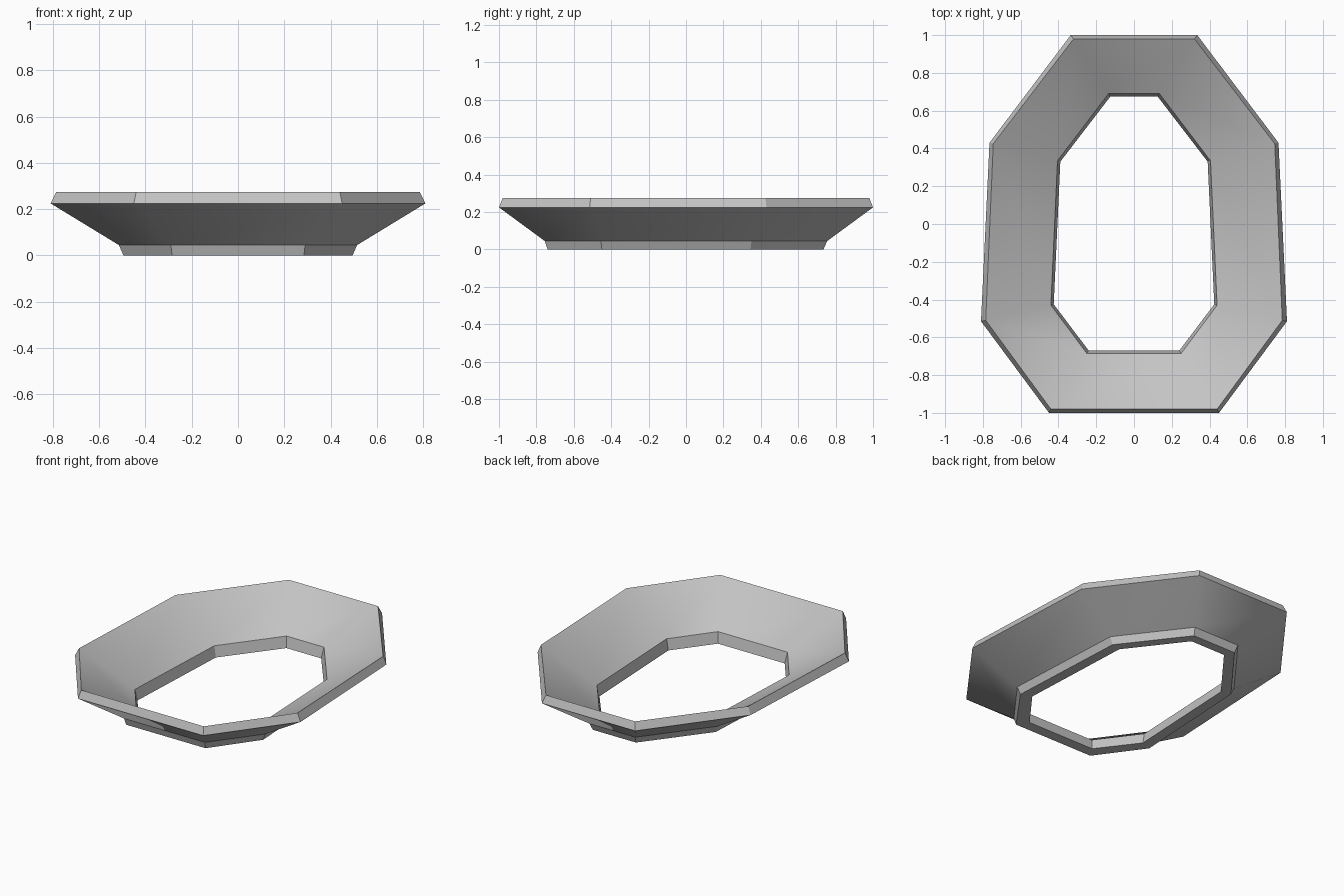
import bpy
import bmesh

cube = bpy.data.objects.get("Cube")
if cube:
    bpy.data.objects.remove(cube, do_unlink=True)

grey = bpy.data.materials.new("plain grey")
grey.use_nodes = True
colour = (0.55, 0.55, 0.55, 1)
grey.diffuse_color = colour
grey.node_tree.nodes["Principled BSDF"].inputs["Base Color"].default_value = colour

# Half outlines of the eight-sided ring, front to back along +x: height, points
loops = [
    (0.0, [(0.285, -0.74), (0.495, -0.45), (0.455, 0.345), (0.155, 0.735)]),      # foot outside
    (0.045, [(0.29, -0.755), (0.515, -0.455), (0.475, 0.35), (0.165, 0.755)]),    # foot top
    (0.225, [(0.45, -1.0), (0.81, -0.515), (0.765, 0.43), (0.335, 1.0)]),         # rim outside
    (0.275, [(0.44, -0.98), (0.785, -0.51), (0.745, 0.425), (0.32, 0.98)]),       # rim top
    (0.07, [(0.25, -0.685), (0.44, -0.43), (0.405, 0.335), (0.135, 0.69)]),       # hole top
    (0.0, [(0.24, -0.67), (0.425, -0.425), (0.39, 0.33), (0.125, 0.675)]),        # hole bottom
]
slopes = (1, 3)  # bands that shade softly round the corners

# Flared bezel: bridge the outlines round the closed cross-section
bm = bmesh.new()
rings = []
for z, half in loops:
    outline = half + [(-x, y) for x, y in reversed(half)]
    rings.append([bm.verts.new((x, y, z)) for x, y in outline])

soft = set()
for band, lower in enumerate(rings):
    upper = rings[(band + 1) % len(rings)]
    for i in range(len(lower)):
        j = (i + 1) % len(lower)
        face = bm.faces.new((lower[i], lower[j], upper[j], upper[i]))
        face.smooth = True
        if band in slopes:
            soft.add(face)

# Keep every edge crisp except the corners of the slopes
for edge in bm.edges:
    edge.smooth = all(face in soft for face in edge.link_faces)
bmesh.ops.recalc_face_normals(bm, faces=bm.faces)

mesh = bpy.data.meshes.new("flared_bezel")
bm.to_mesh(mesh)
bm.free()
mesh.materials.append(grey)
bpy.context.collection.objects.link(bpy.data.objects.new("flared_bezel", mesh))
